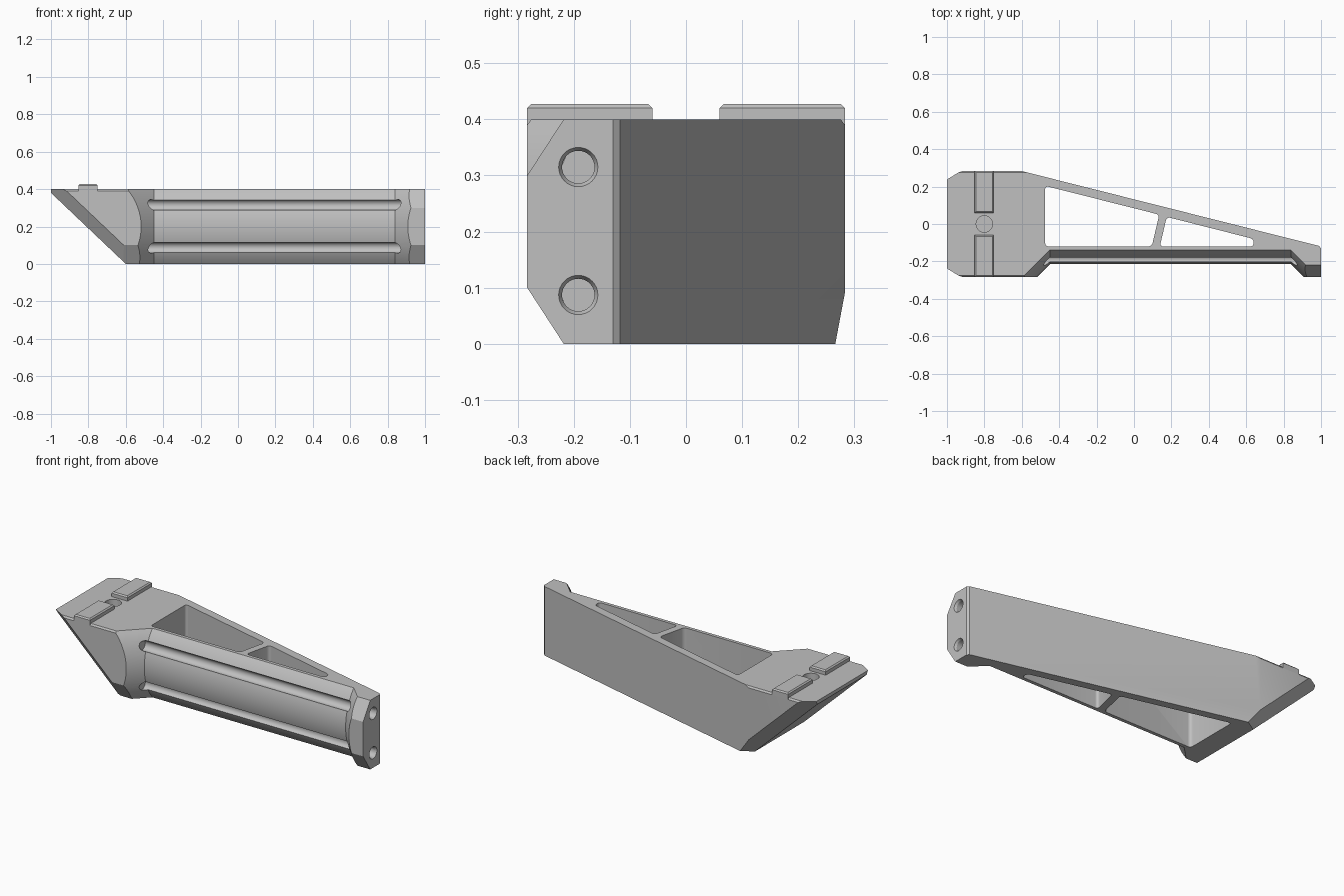
import bpy, bmesh, math
from mathutils import Vector, Matrix

if "Cube" in bpy.data.objects:
    bpy.data.objects.remove(bpy.data.objects["Cube"])

grey = bpy.data.materials.new("satin_grey")
grey.diffuse_color = (0.53, 0.53, 0.53, 1)
grey.use_nodes = True
grey.node_tree.nodes["Principled BSDF"].inputs["Base Color"].default_value = grey.diffuse_color


def make(name, bm):
    bmesh.ops.recalc_face_normals(bm, faces=bm.faces)
    me = bpy.data.meshes.new(name)
    bm.to_mesh(me)
    bm.free()
    ob = bpy.data.objects.new(name, me)
    me.materials.append(grey)
    bpy.context.collection.objects.link(ob)
    return ob


def box(lo, hi):
    bm = bmesh.new()
    bmesh.ops.create_cube(bm, size=1)
    for v in bm.verts:
        v.co = [lo[i] if v.co[i] < 0 else hi[i] for i in range(3)]
    return bm


def trim(bm, point, normal):
    """Slice off everything on the normal side of a plane and cap it."""
    geom = bm.verts[:] + bm.edges[:] + bm.faces[:]
    cut = bmesh.ops.bisect_plane(bm, geom=geom, plane_co=point,
                                 plane_no=Vector(normal).normalized(), clear_outer=True)
    edges = [e for e in cut["geom_cut"] if isinstance(e, bmesh.types.BMEdge)]
    if edges:
        bmesh.ops.contextual_create(bm, geom=edges)


def loft(rings):
    """Closed solid through matching rings of points."""
    bm = bmesh.new()
    rows = [[bm.verts.new(p) for p in r] for r in rings]
    n = len(rows[0])
    for a, b in zip(rows, rows[1:]):
        for i in range(n):
            j = (i + 1) % n
            bm.faces.new((a[i], a[j], b[j], b[i]))
    bm.faces.new(rows[0])
    bm.faces.new(rows[-1])
    return bm


def cylinder(center, r1, r2, depth, axis="Z", sides=32):
    bm = bmesh.new()
    rot = Matrix.Rotation(math.pi / 2, 4, "Y") if axis == "X" else Matrix()
    bmesh.ops.create_cone(bm, cap_ends=True, segments=sides, radius1=r1, radius2=r2,
                          depth=depth, matrix=Matrix.Translation(center) @ rot)
    return bm


def carve(target, bm):
    cutter = make("cutter", bm)
    cutter.hide_render = True
    mod = target.modifiers.new("cut", "BOOLEAN")
    mod.operation, mod.solver, mod.object = "DIFFERENCE", "EXACT", cutter
    bpy.context.view_layer.objects.active = target
    bpy.ops.object.modifier_apply(modifier=mod.name)
    bpy.data.objects.remove(cutter)


# Tapered body: block trimmed by planes
W = 0.283
bm = box((-1, -W, 0), (1, W, 0.4))
trim(bm, (-0.6, W, 0), (0.403, 1.6, 0))              # sloping back
trim(bm, (0.99, -0.118, 0), (1, 0.8, 0))             # eased rear right corner
trim(bm, (-0.6, 0, 0), (-0.95, 0, -1))               # undercut left end
for s in (-1, 1):
    trim(bm, (-0.6, s * 0.225, 0), (-0.95, s * 1.55, -1))   # undercut chamfers
    trim(bm, (0, s * W, 0.39), (0, s * 0.01, 0.007))        # eased top edges
trim(bm, (0, -W, 0.1), (0, -0.1, -0.065))            # lower front chamfer
body = make("arm_body", bm)

# Upper front chamfer on the right end block
tri = [(-W, 0.3), (-0.218, 0.4), (-0.192, 0.44), (-0.35, 0.44), (-0.35, 0.197)]
carve(body, loft([[(x, y, z) for y, z in tri] for x in (0.5, 1.1)]))

# Front recess leaving a bulged rail between flared end walls
rings = []
for i in range(25):
    z = -0.02 + 0.44 * i / 24
    p = 0.089 - math.sqrt(0.304 ** 2 - (z - 0.2) ** 2)
    t = p + 0.33
    rings.append([(-0.45 - t, -0.33, z), (-0.45, p, z), (0.84, p, z), (0.84 + t, -0.33, z)])
carve(body, loft(rings))

# Two through pockets with rounded corners
for outline in ([(-0.475, -0.12), (0.095, -0.12), (0.135, 0.05), (-0.475, 0.204)],
                [(0.138, -0.12), (0.64, -0.12), (0.64, -0.08), (0.175, 0.038)]):
    bm = loft([[(x, y, z) for x, y in outline] for z in (-0.1, 0.5)])
    upright = [e for e in bm.edges if abs(e.verts[0].co.z - e.verts[1].co.z) > 0.1]
    bmesh.ops.bevel(bm, geom=upright, offset=0.018, segments=5, profile=0.5, affect="EDGES")
    carve(body, bm)

# Long bolt bores that groove the rail, with countersunk mouths
for z in (0.315, 0.087):
    carve(body, cylinder((0.31, -0.192, z), 0.029, 0.029, 1.58, "X"))
    carve(body, cylinder((1.0, -0.192, z), 0.029, 0.041, 0.024, "X"))

# Blind hole on the mounting head
carve(body, cylinder((-0.8, 0, 0.39), 0.044, 0.044, 0.18))

# Locating pads on the mounting head
pads = []
for name, y0, y1 in (("front_pad", -W, -0.06), ("rear_pad", 0.06, W)):
    bm = box((-0.853, y0, 0.39), (-0.75, y1, 0.427))
    top = [e for e in bm.edges if all(v.co.z > 0.42 for v in e.verts)]
    bmesh.ops.bevel(bm, geom=top, offset=0.007, segments=1, affect="EDGES")
    pads.append(make(name, bm))

# Smooth curved surfaces, keep crisp edges
bpy.ops.object.select_all(action="DESELECT")
body.select_set(True)
bpy.context.view_layer.objects.active = body
bpy.ops.object.shade_smooth_by_angle(angle=math.radians(25))
